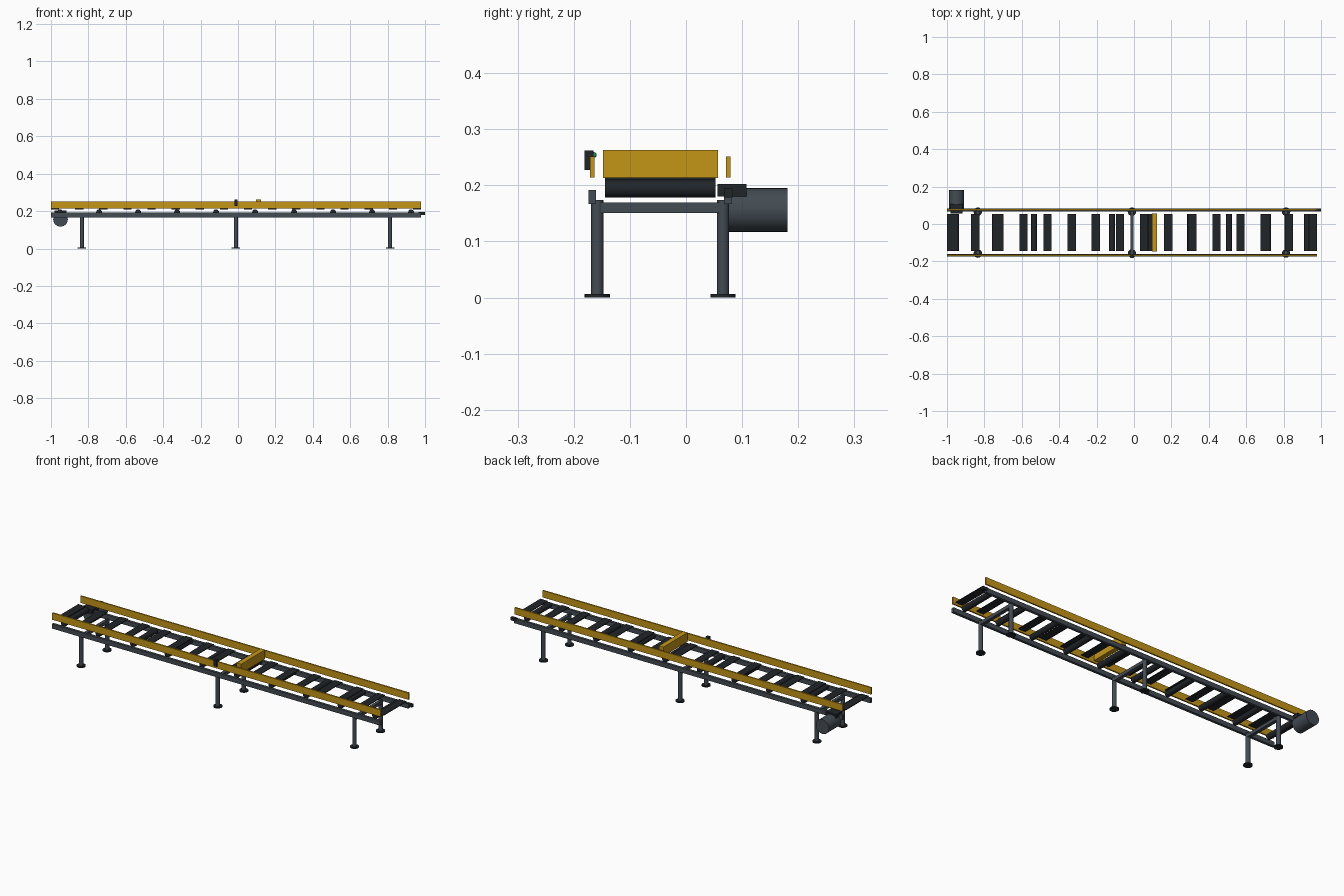
import bpy, math

if "Cube" in bpy.data.objects:
    bpy.data.objects.remove(bpy.data.objects["Cube"])

def material(name, c):
    m = bpy.data.materials.new(name)
    m.diffuse_color = (*c, 1)
    m.use_nodes = True
    m.node_tree.nodes["Principled BSDF"].inputs["Base Color"].default_value = m.diffuse_color
    return m

STEEL = material("steel", (0.055, 0.07, 0.085))
DARK = material("dark_rubber", (0.015, 0.018, 0.022))
YELLOW = material("safety_yellow", (0.55, 0.30, 0.008))
GREEN = material("green_lamp", (0.02, 0.3, 0.08))

def box(name, x, y, z, mat):
    """Box from (min, max) ranges."""
    bpy.ops.mesh.primitive_cube_add(size=1, location=[(a + b) / 2 for a, b in (x, y, z)])
    o = bpy.context.object
    o.scale = [b - a for a, b in (x, y, z)]
    bpy.ops.object.transform_apply(location=False, rotation=False, scale=True)
    o.name = name
    o.data.materials.append(mat)
    return o

def cyl(name, center, r, length, mat, along_y=False, n=24):
    bpy.ops.mesh.primitive_cylinder_add(
        vertices=n, radius=r, depth=length, location=center,
        rotation=(math.pi / 2 if along_y else 0, 0, 0))
    o = bpy.context.object
    o.name = name
    o.data.materials.append(mat)
    bpy.ops.object.shade_smooth_by_angle()
    return o

X0, X1 = -1.0, 0.978
YC = -0.046                      # centre line of the conveyor
XC = (X0 + X1) / 2

# Side rails, guide rails
for side, s in (("front", -1), ("back", 1)):
    y = YC + s * 0.121
    box(side + "_side_rail", (X0, X1), (y - 0.007, y + 0.007), (0.167, 0.192), STEEL)
    box(side + "_guide_rail", (X0, X1), (y - 0.004, y + 0.004), (0.2135, 0.251), YELLOW)

# Legs, feet and cross beams
for i in range(3):
    x = XC + (i - 1) * 0.824
    for side, s in (("front", -1), ("back", 1)):
        y = YC + s * 0.112
        cyl(f"{side}_leg_{i}", (x, y, 0.088), 0.011, 0.172, STEEL)
        cyl(f"{side}_foot_{i}", (x, y, 0.003), 0.0225, 0.006, DARK)
    box(f"cross_beam_{i}", (x - 0.009, x + 0.009), (YC - 0.112, YC + 0.112), (0.151, 0.169), STEEL)

# Rollers
for i in range(10):
    cyl(f"roller_{i}", (-0.951 + i * 0.2085, YC, 0.194), 0.0155, 0.197, DARK, True)

# Thin belt slats
for i in range(16):
    x = -0.978 + i * 0.129
    box(f"belt_slat_{i}", (x - 0.022, x + 0.022), (YC - 0.0985, YC + 0.0985), (0.2095, 0.2135), DARK)

# Stop gate
box("stop_gate", (0.096, 0.123), (-0.148, 0.057), (0.213, 0.263), YELLOW)

# Drive motor and gearbox
cyl("drive_motor", (-0.949, 0.129, 0.156), 0.039, 0.104, STEEL, True, 32)
box("gearbox", (-0.981, -0.917), (0.056, 0.108), (0.18, 0.202), DARK)

# Photo sensor with lamp
box("sensor_body", (-0.020, -0.003), (-0.181, -0.165), (0.227, 0.262), DARK)
bpy.ops.mesh.primitive_uv_sphere_add(segments=12, ring_count=8, radius=0.005, location=(-0.0115, -0.164, 0.254))
lamp = bpy.context.object
lamp.name = "sensor_lamp"
lamp.data.materials.append(GREEN)
bpy.ops.object.shade_smooth_by_angle()

# End switch on the back rail
box("end_switch", (0.965, 1.0), (0.068, 0.083), (0.178, 0.194), DARK)
